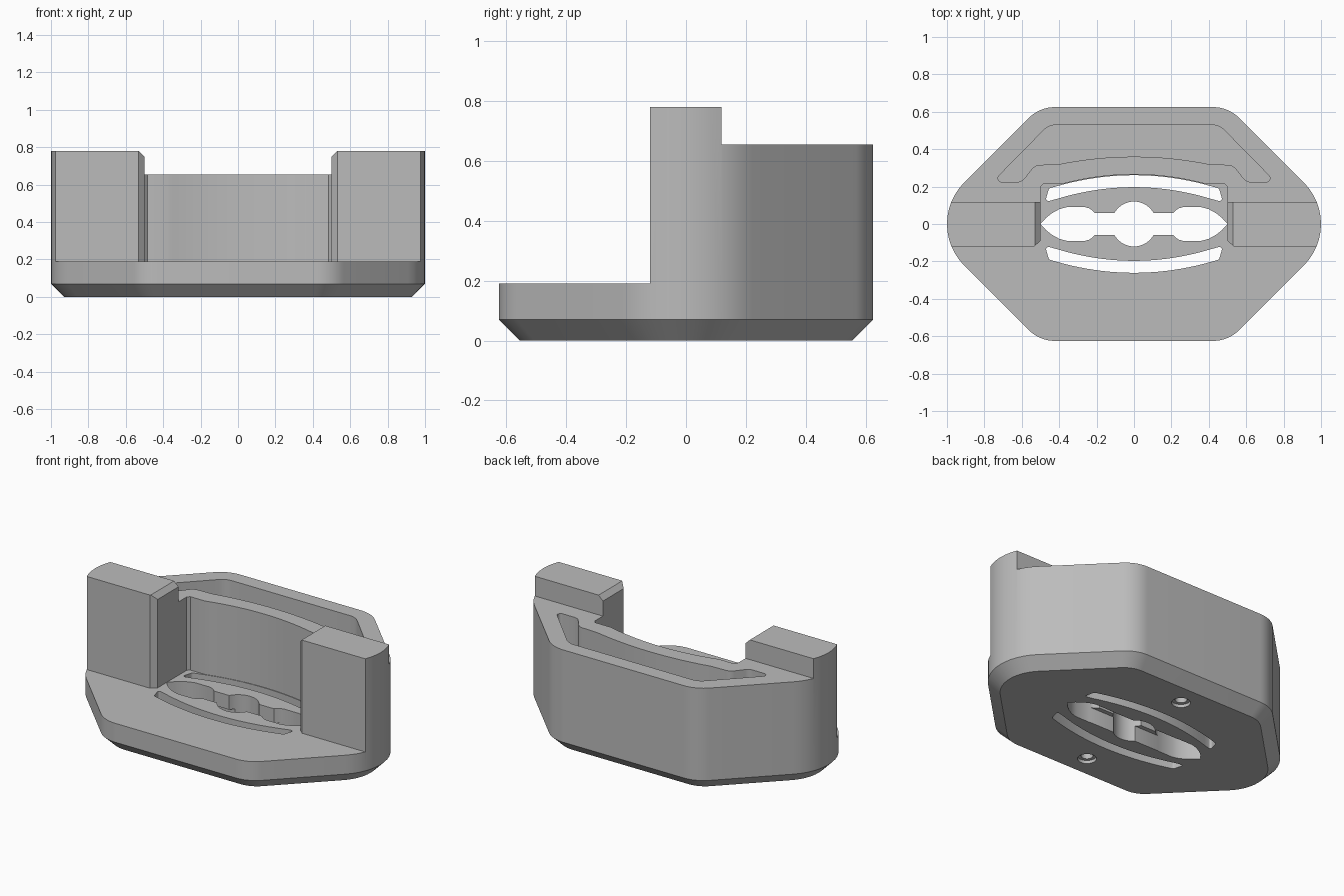
import bpy, bmesh, math
from mathutils import Vector

cube = bpy.data.objects.get("Cube")
if cube:
    bpy.data.objects.remove(cube, do_unlink=True)

grey = bpy.data.materials.new("plain_grey")
grey.use_nodes = True
COLOUR = (0.5, 0.5, 0.5, 1)
grey.diffuse_color = COLOUR
grey.node_tree.nodes["Principled BSDF"].inputs["Base Color"].default_value = COLOUR


def fillet(corners, steps=8):
    """Round each (x, y, radius) corner of a polygon."""
    out = []
    for i, (x, y, r) in enumerate(corners):
        p = Vector((x, y))
        if r <= 0:
            out.append(p)
            continue
        a = (Vector(corners[i - 1][:2]) - p).normalized()
        b = (Vector(corners[(i + 1) % len(corners)][:2]) - p).normalized()
        half = a.angle(b) / 2
        centre = p + (a + b).normalized() * (r / math.sin(half))
        start = p + a * (r / math.tan(half)) - centre
        end = p + b * (r / math.tan(half)) - centre
        turn = math.pi - 2 * half
        for k in range(steps + 1):
            t = k / steps
            out.append(centre + (start * math.sin((1 - t) * turn) + end * math.sin(t * turn)) / math.sin(turn))
    return out


def mirror_x(half):
    """Close a right-hand half path (ordered) with its mirror image."""
    return half + [(-p[0],) + tuple(p[1:]) for p in reversed(half) if abs(p[0]) > 1e-5]


def loft(name, rings, axis="Z"):
    """Solid through rings of (points, level), stacked along an axis."""
    bm = bmesh.new()
    place = (lambda p, h: (p[0], p[1], h)) if axis == "Z" else (lambda p, h: (p[0], h, p[1]))
    loops = [[bm.verts.new(place(p, h)) for p in pts] for pts, h in rings]
    n = len(loops[0])
    for lo, hi in zip(loops, loops[1:]):
        for i in range(n):
            bm.faces.new((lo[i], lo[(i + 1) % n], hi[(i + 1) % n], hi[i]))
    bm.faces.new(loops[0])
    bm.faces.new(loops[-1])
    bmesh.ops.recalc_face_normals(bm, faces=bm.faces)
    mesh = bpy.data.meshes.new(name)
    bm.to_mesh(mesh)
    bm.free()
    mesh.materials.append(grey)
    ob = bpy.data.objects.new(name, mesh)
    bpy.context.collection.objects.link(ob)
    return ob


def prism(name, pts, low, high, axis="Z"):
    return loft(name, [(pts, low), (pts, high)], axis)


def bow(x, ends, middle, reach):
    return middle + (ends - middle) * (x / reach) ** 2


def outline(d):
    """Rounded six-sided plan, inset by d."""
    y, tip = 0.625 - d, 1.13 - d * math.sqrt(2)
    side, end = 0.2 - d * 0.5, 0.314 - d
    return fillet([(tip, 0, end), (tip - y, y, side), (y - tip, y, side),
                   (-tip, 0, end), (y - tip, -y, side), (tip - y, -y, side)], 12)


# Body with a chamfered underside
body = loft("holder_body", [(outline(0.07), 0), (outline(0), 0.07), (outline(0), 0.78)])
cutters = []

# Front opening and channel, with a bowed back wall
opening = [(1.2, -1), (1.2, -0.12), (0.533, -0.12), (0.5, -0.09),
           (0.5, 0.2), (0.485, 0.215)]
opening += [(x, bow(x, 0.215, 0.265, 0.38)) for x in [0.38 * (1 - k / 12) for k in range(13)]]
cutters.append(prism("opening_cut", mirror_x(opening), 0.19, 1))

# Lower top of the back wall
cutters.append(prism("wall_top_cut", [(-2, 0.118), (2, 0.118), (2, 1), (-2, 1)], 0.655, 1))

# Chamfered inner top edges of the posts
for s in (-1, 1):
    cutters.append(prism("post_chamfer_cut",
                         [(s * 0.46, 0.71), (s * 0.57, 0.82), (s * 0.46, 0.82)], -0.2, 0.16, "Y"))

# Pocket in the top of the back wall
pocket = [(0, 0.36, 0)]
pocket += [(x, bow(x, 0.32, 0.36, 0.4), 0) for x in [0.4 * k / 8 for k in range(1, 9)]]
pocket += [(0.53, 0.315, 0.06), (0.6, 0.225, 0.05), (0.755, 0.225, 0.02), (0.455, 0.53, 0.1)]
cutters.append(prism("pocket_cut", fillet(mirror_x(pocket)), 0.19, 1))

# Bowed slots through the floor
xs = [0.42 * (1 - k / 10) for k in range(11)]
for s in (-1, 1):
    outer = [(0.455, 0.19, 0.015)] + [(x, bow(x, 0.2, 0.261, 0.42), 0) for x in xs]
    inner = [(x, bow(x, 0.132, 0.197, 0.42), 0) for x in reversed(xs)] + [(0.475, 0.118, 0.012)]
    loop = mirror_x(outer)
    loop += [(-x, y, r) for x, y, r in reversed(inner)] + inner[1:]
    cutters.append(prism("slot_cut", [(p[0], s * p[1]) for p in fillet(loop, 4)], -0.1, 0.25))

# Central three-lobed hole
quarter = [(0.5, 0), (0.47, 0.033), (0.44, 0.057), (0.4, 0.079), (0.36, 0.09),
           (0.26, 0.09), (0.235, 0.082), (0.21, 0.06)]
quarter += [(0.12 * math.cos(a), 0.12 * math.sin(a))
            for a in [math.radians(30 + 7.5 * k) for k in range(9)]]
upper = mirror_x(quarter)
lobes = upper + [(x, -y) for x, y in reversed(upper) if y > 0]
cutters.append(prism("lobed_hole_cut", lobes, -0.1, 0.25))

# Wider necks of the hole on the underside
for s in (-1, 1):
    neck = [(s * x, y) for x, y in ((0.05, -0.088), (0.3, -0.088), (0.3, 0.088), (0.05, 0.088))]
    cutters.append(prism("neck_cut", neck, -0.1, 0.1))

# Small stepped round holes on the underside


def circle(y, r):
    return [(r * math.cos(k * math.pi / 16), y + r * math.sin(k * math.pi / 16)) for k in range(32)]


for y in (-0.42, 0.42):
    cutters.append(loft("underside_hole_cut", [(circle(y, 0.055), -0.05), (circle(y, 0.055), 0.02),
                                               (circle(y, 0.035), 0.02), (circle(y, 0.035), 0.07)]))

# Cut everything from the body
bpy.context.view_layer.objects.active = body
for cutter in cutters:
    cutter.hide_render = True
    mod = body.modifiers.new(cutter.name, "BOOLEAN")
    mod.operation = "DIFFERENCE"
    mod.solver = "EXACT"
    mod.object = cutter
    bpy.ops.object.modifier_apply(modifier=mod.name)
for cutter in cutters:
    bpy.data.objects.remove(cutter, do_unlink=True)

bpy.ops.object.select_all(action="DESELECT")
body.select_set(True)
bpy.ops.object.shade_smooth_by_angle(angle=math.radians(25))
